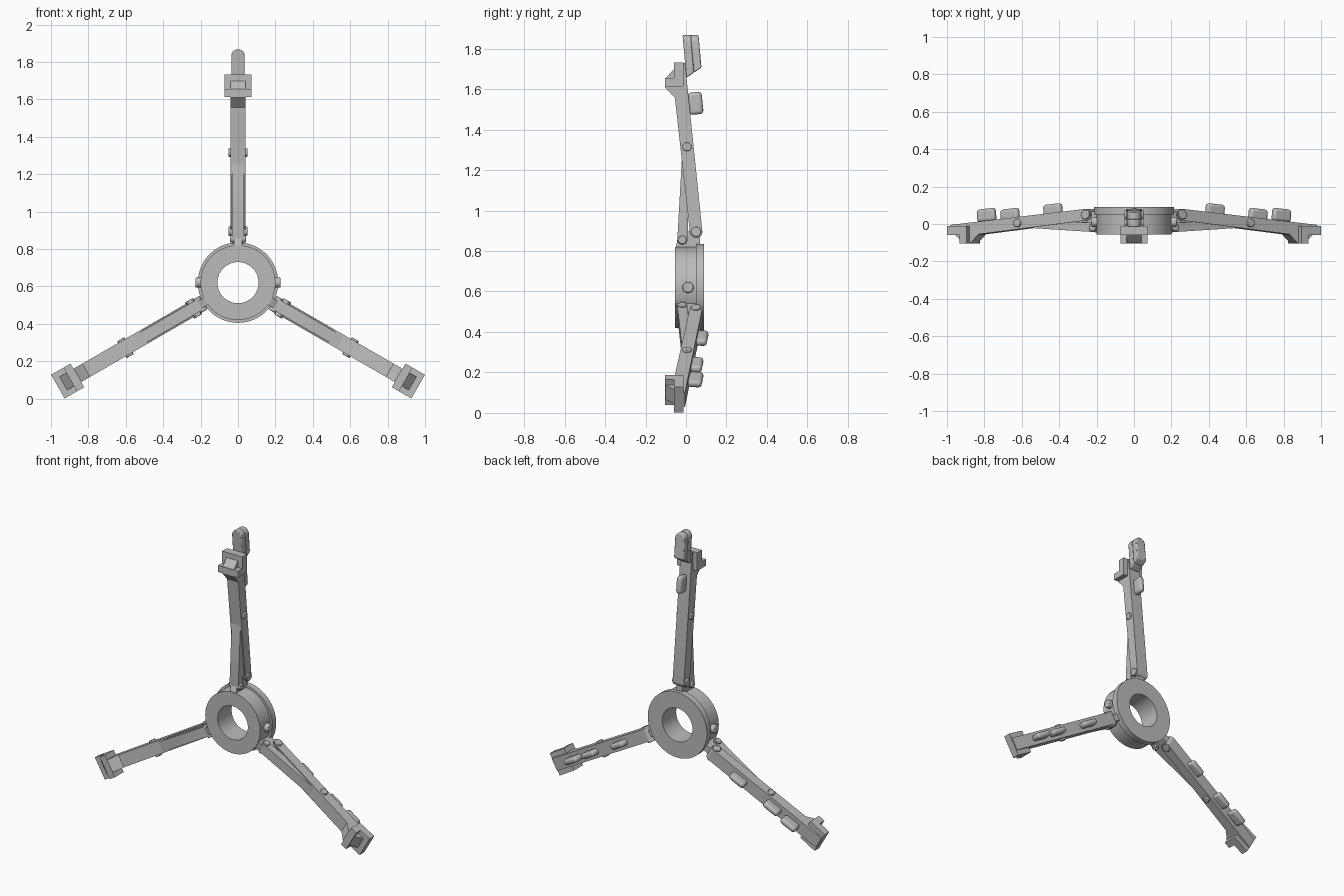
import bpy, bmesh, math
from mathutils import Matrix, Vector

if "Cube" in bpy.data.objects:
    bpy.data.objects.remove(bpy.data.objects["Cube"], do_unlink=True)

HUB_Z = 0.62
grey = bpy.data.materials.new("light_grey")
grey.use_nodes = True
grey.diffuse_color = (0.5, 0.5, 0.5, 1)
grey.node_tree.nodes["Principled BSDF"].inputs["Base Color"].default_value = (0.5, 0.5, 0.5, 1)


def finish(bm, name, matrix, bevel=0, segments=2):
    bmesh.ops.recalc_face_normals(bm, faces=bm.faces)
    mesh = bpy.data.meshes.new(name)
    bm.to_mesh(mesh)
    bm.free()
    mesh.materials.append(grey)
    obj = bpy.data.objects.new(name, mesh)
    bpy.context.collection.objects.link(obj)
    obj.matrix_world = matrix
    if bevel:
        mod = obj.modifiers.new("rounded_edges", "BEVEL")
        mod.width, mod.segments = bevel, segments
    bpy.ops.object.select_all(action="DESELECT")
    obj.select_set(True)
    bpy.context.view_layer.objects.active = obj
    bpy.ops.object.shade_smooth_by_angle(angle=math.radians(32))
    return obj


def extrude(points, offset):
    """Solid from a flat outline of 3D points pushed along an offset."""
    bm = bmesh.new()
    face = bm.faces.new([bm.verts.new(p) for p in points])
    new = bmesh.ops.extrude_face_region(bm, geom=[face])["geom"]
    bmesh.ops.translate(bm, vec=offset, verts=[v for v in new if isinstance(v, bmesh.types.BMVert)])
    return bm


def side_plate(name, profile, x0, x1, matrix, bevel=0):
    """Profile of (distance from hub, depth) pairs, given a width from x0 to x1."""
    return finish(extrude([(x0, y, r) for r, y in profile], (x1 - x0, 0, 0)), name, matrix, bevel)


def arc(r, y, radius, start, end, steps=10):
    angles = [math.radians(start + (end - start) * i / steps) for i in range(steps + 1)]
    return [(r + radius * math.cos(a), y + radius * math.sin(a)) for a in angles]


def pin(name, r, y, radius, half, matrix):
    side_plate(name, arc(r, y, radius, 0, 345, 23), -half, half, matrix, 0.004)


def box(name, size, matrix, bevel=0, segments=3):
    bm = bmesh.new()
    bmesh.ops.create_cube(bm, size=1)
    bmesh.ops.scale(bm, vec=size, verts=bm.verts)
    return finish(bm, name, matrix, bevel, segments)


def at(angle):
    return Matrix.Translation((0, 0, HUB_Z)) @ Matrix.Rotation(math.radians(angle), 4, "Y")


# Hub: a lathed ring with a wider flange at the back
bm = bmesh.new()
ring = [(0.11, -0.055), (0.2, -0.055), (0.2, 0.05), (0.215, 0.05), (0.215, 0.09), (0.11, 0.09)]
verts = [bm.verts.new((r, y, 0)) for r, y in ring]
edges = [bm.edges.new((verts[i - 1], verts[i])) for i in range(len(verts))]
bmesh.ops.spin(bm, geom=verts + edges, cent=(0, 0, 0), axis=(0, 1, 0),
               angle=math.tau, steps=64, use_merge=True)
bmesh.ops.remove_doubles(bm, verts=bm.verts, dist=0.0001)
finish(bm, "hub", at(0))

# Side knobs on the hub
for side, x in (("left", 0.18), ("right", -0.228)):
    side_plate(side + "_hub_knob", arc(0, 0.01, 0.027, 0, 345, 23), x, x + 0.048, at(0), 0.005)


def arm(name, angle, buttons):
    m = at(angle)
    # Hinge lug on the hub
    side_plate(name + "_hinge_lug",
               [(0.17, -0.055), (0.235, -0.043), (0.258, -0.025), (0.295, 0.04), (0.285, 0.068), (0.17, 0.068)],
               -0.022, 0.022, m)
    # Main bar: slotted near the hub, solid further out, flaring to the foot bracket
    rounded = arc(0.275, 0.05, 0.031, 270, 90)
    outer = [(1.11, -0.005), (1.11, -0.03), (1.03, -0.105), (0.99, -0.105), (0.937, -0.055)]
    for side, x0, x1 in (("left", 0.034, 0.041), ("right", -0.041, -0.034)):
        side_plate(f"{name}_bar_{side}_cheek", rounded + outer, x0, x1, m)
    side_plate(name + "_bar_core",
               arc(0.275, 0.05, 0.031, 150, 90, 5) + outer + [(0.575, -0.014), (0.575, 0.035), (0.3, 0.066)],
               -0.034, 0.034, m)
    # Brace lying in the slot, and the pivot pins
    side_plate(name + "_brace", arc(0.235, -0.018, 0.025, 270, 90) + arc(0.695, 0.003, 0.02, 90, -90),
               -0.032, 0.032, m)
    pin(name + "_brace_pin", 0.235, -0.018, 0.021, 0.042, m)
    pin(name + "_bar_pin", 0.275, 0.05, 0.025, 0.05, m)
    pin(name + "_middle_pin", 0.695, 0.005, 0.022, 0.052, m)
    # Stepped foot
    side_plate(name + "_foot",
               [(0.992, -0.105), (1.035, -0.105), (1.035, -0.06), (1.112, -0.06), (1.112, -0.012), (0.992, -0.012)],
               -0.073, 0.073, m)
    # Rounded buttons along the back
    for i, (r, top) in enumerate(buttons):
        place = m @ Matrix.Translation((0, top - 0.036, r)) @ Matrix.Rotation(0.105, 4, "X")
        box(f"{name}_button_{i + 1}", (0.038, 0.07, 0.11), place, 0.016)


three = [(0.91, 0.083), (0.765, 0.083), (0.5, 0.108)]
arm("top_arm", 0, three[:1])
arm("left_arm", 120, three)
arm("right_arm", 240, three)

# Hooked tip of the top arm: two round-topped lobes, leaning and cut at a slant below
for name, y0, y1 in (("front", -0.002, 0.039), ("back", 0.037, 0.077)):
    outline = [(0.036, 1.02)] + [(x, z) for x, z in arc(0, 1.212, 0.036, 0, 180, 14)] + [(-0.036, 1.02)]
    bm = extrude([(x, y0, z) for x, z in outline], (0, y1 - y0, 0))
    for v in bm.verts:
        v.co.y -= 0.09 * (v.co.z - 1.08)
    cut = bmesh.ops.bisect_plane(bm, geom=bm.verts[:] + bm.edges[:] + bm.faces[:], plane_co=(0, 0, 1.035),
                                 plane_no=Vector((0, 0.05, -0.075)), clear_outer=True)
    bmesh.ops.holes_fill(bm, edges=[e for e in cut["geom_cut"] if isinstance(e, bmesh.types.BMEdge)])
    finish(bm, "tip_" + name + "_lobe", at(0), 0.006)
